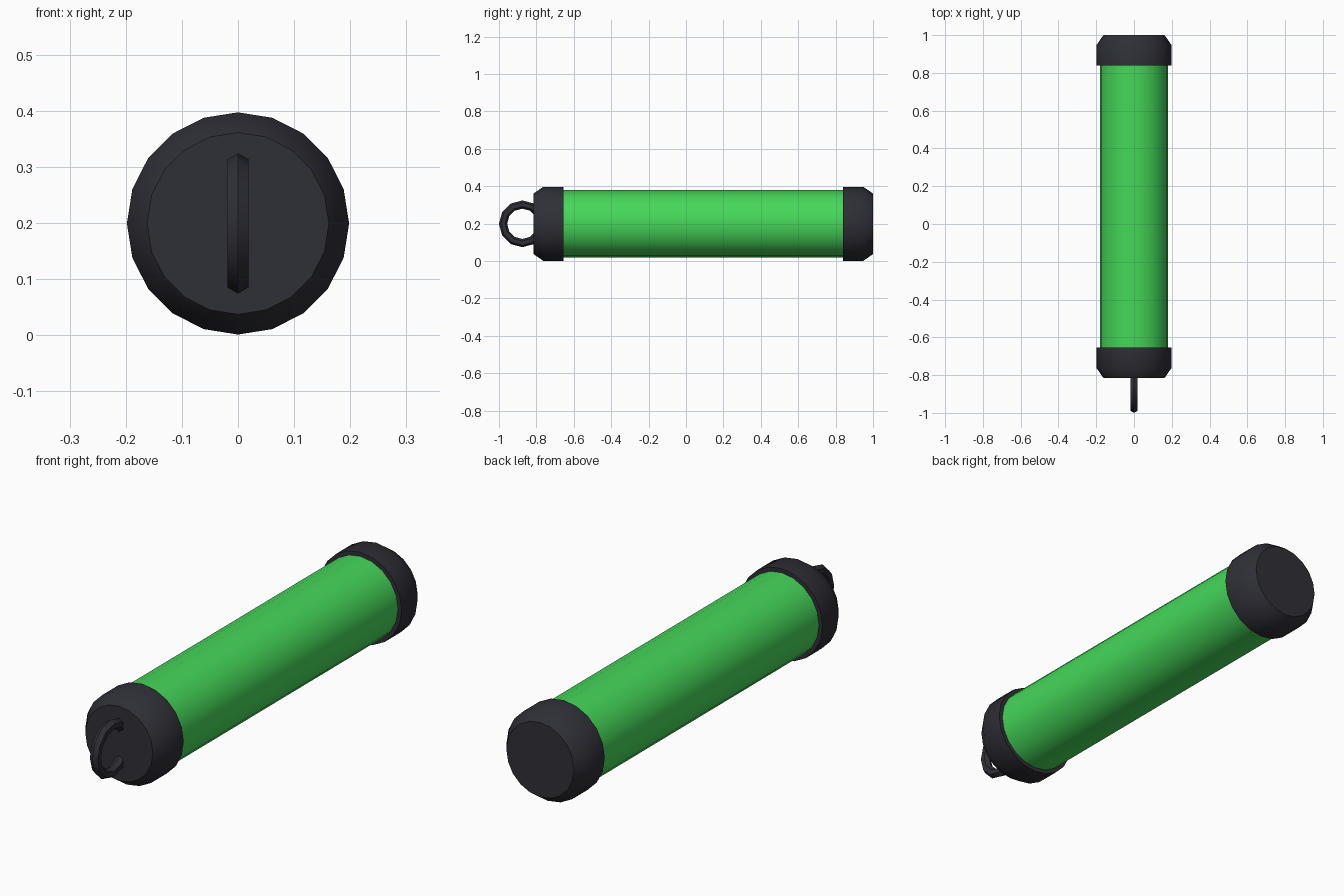
import bpy, math
from mathutils import Matrix

if "Cube" in bpy.data.objects:
    bpy.data.objects.remove(bpy.data.objects["Cube"])

CZ = 0.199  # axis height of the tube


def material(name, rgb):
    m = bpy.data.materials.new(name)
    m.diffuse_color = (*rgb, 1)
    m.use_nodes = True
    m.node_tree.nodes["Principled BSDF"].inputs["Base Color"].default_value = m.diffuse_color
    return m


green = material("bright green", (0.06, 0.68, 0.10))
dark = material("dark charcoal", (0.028, 0.028, 0.038))


def lathe(name, profile, sides, mat, angle):
    """Closed solid turned about the y axis from (y, radius) points."""
    verts, faces = [], []
    for y, r in profile:
        for i in range(sides):
            a = 2 * math.pi * i / sides
            verts.append((r * math.sin(a), y, CZ + r * math.cos(a)))
    for k in range(len(profile) - 1):
        for i in range(sides):
            j = (i + 1) % sides
            faces.append((k * sides + i, k * sides + j,
                          (k + 1) * sides + j, (k + 1) * sides + i))
    last = (len(profile) - 1) * sides
    faces.append(tuple(reversed(range(sides))))
    faces.append(tuple(range(last, last + sides)))
    me = bpy.data.meshes.new(name)
    me.from_pydata(verts, [], faces)
    me.materials.append(mat)
    ob = bpy.data.objects.new(name, me)
    bpy.context.collection.objects.link(ob)
    finish(ob, angle)
    return ob


def finish(ob, angle):
    bpy.ops.object.select_all(action='DESELECT')
    ob.select_set(True)
    bpy.context.view_layer.objects.active = ob
    bpy.ops.object.mode_set(mode='EDIT')
    bpy.ops.mesh.select_all(action='SELECT')
    bpy.ops.mesh.normals_make_consistent(inside=False)
    bpy.ops.object.mode_set(mode='OBJECT')
    bpy.ops.object.shade_smooth_by_angle(angle=math.radians(angle))


# glowing tube
lathe("tube", [(-0.70, 0.18), (0.88, 0.18)], 20, green, 40)

# chamfered end caps
lathe("front_cap", [(-0.815, 0.162), (-0.763, 0.198), (-0.655, 0.198)], 20, dark, 40)
lathe("back_cap", [(1.0, 0.162), (0.948, 0.198), (0.84, 0.198)], 20, dark, 40)

# hanging ring in the yz plane, half sunk into the front cap
bpy.ops.mesh.primitive_torus_add(major_segments=12, minor_segments=6,
                                 major_radius=0.103, minor_radius=0.022)
ring = bpy.context.object
ring.name = "hanging_ring"
ring.data.transform(Matrix.Translation((0, -0.875, CZ)) @ Matrix.Rotation(math.pi / 2, 4, 'Y'))
ring.data.materials.append(dark)
finish(ring, 40)
